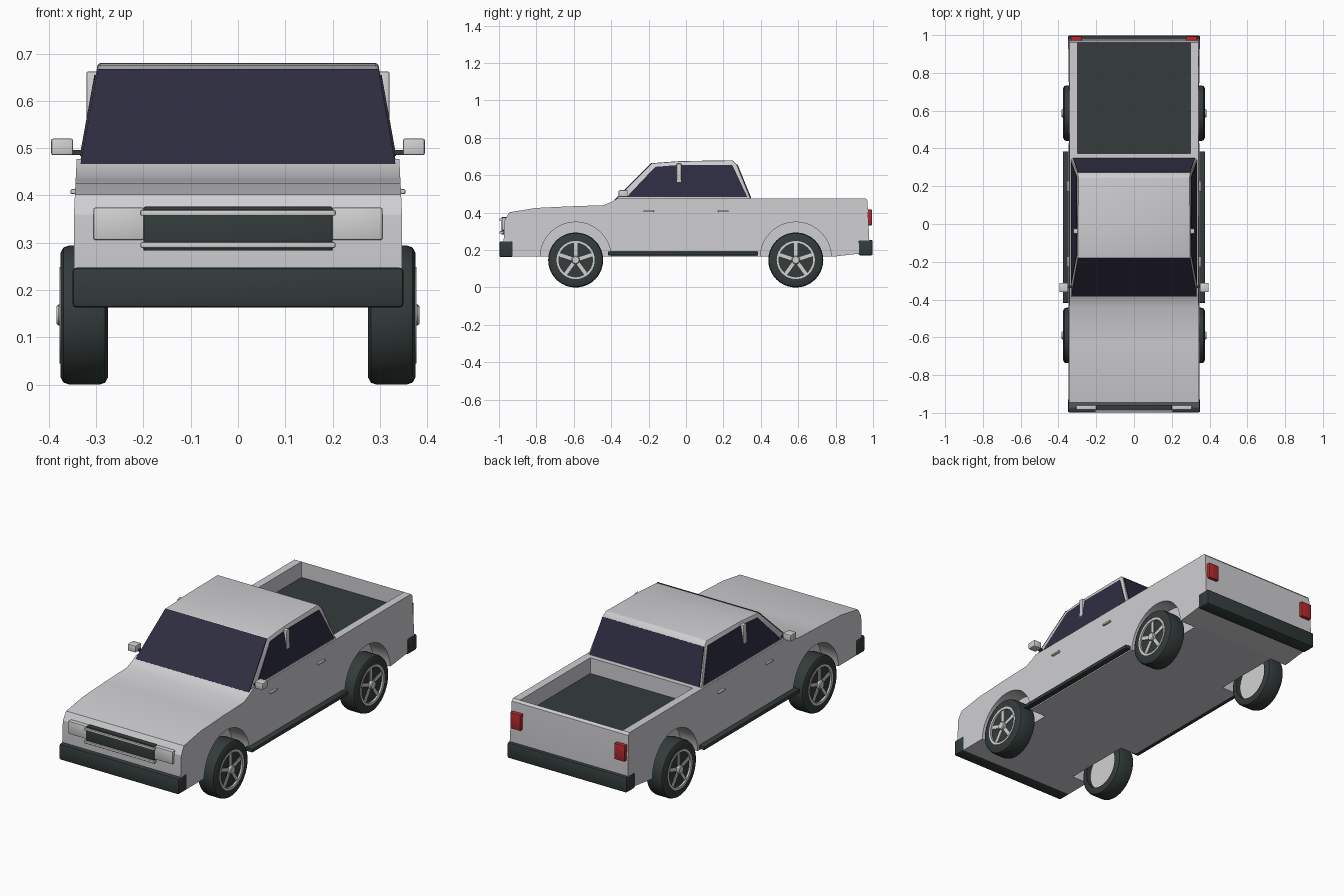
import bpy, bmesh, math
from mathutils import Vector, Matrix

if "Cube" in bpy.data.objects:
    bpy.data.objects.remove(bpy.data.objects["Cube"])


def mat(name, r, g, b):
    m = bpy.data.materials.new(name)
    m.diffuse_color = (r, g, b, 1)
    m.use_nodes = True
    m.node_tree.nodes["Principled BSDF"].inputs["Base Color"].default_value = m.diffuse_color
    return m


PAINT = mat("silver paint", 0.62, 0.62, 0.645)
TRIM = mat("pale trim", 0.64, 0.64, 0.64)
DARK = mat("charcoal rubber", 0.033, 0.045, 0.043)
GLASS = mat("dark glass", 0.027, 0.026, 0.053)
RED = mat("tail light red", 0.45, 0.022, 0.025)


def finish(name, bm, material, bevel=0, smooth=False):
    bmesh.ops.recalc_face_normals(bm, faces=bm.faces)
    me = bpy.data.meshes.new(name)
    bm.to_mesh(me)
    bm.free()
    me.materials.append(material)
    ob = bpy.data.objects.new(name, me)
    bpy.context.collection.objects.link(ob)
    bpy.ops.object.select_all(action='DESELECT')
    ob.select_set(True)
    bpy.context.view_layer.objects.active = ob
    if bevel:
        b = ob.modifiers.new("bevel", 'BEVEL')
        b.width, b.segments, b.limit_method = bevel, 2, 'ANGLE'
        bpy.ops.object.modifier_apply(modifier="bevel")
    if smooth or bevel:
        bpy.ops.object.shade_smooth_by_angle(angle=math.radians(35))
    return ob


def loft(name, ring_a, ring_b, material, bevel=0):
    """Closed solid between two matching polygons."""
    bm = bmesh.new()
    a = [bm.verts.new(p) for p in ring_a]
    b = [bm.verts.new(p) for p in ring_b]
    bm.faces.new(a)
    bm.faces.new(b)
    n = len(a)
    for i in range(n):
        j = (i + 1) % n
        bm.faces.new((a[i], a[j], b[j], b[i]))
    return finish(name, bm, material, bevel)


def box(name, x, y, z, material, bevel=0):
    r = [[(xx, y[0], z[0]), (xx, y[1], z[0]), (xx, y[1], z[1]), (xx, y[0], z[1])] for xx in x]
    return loft(name, r[0], r[1], material, bevel)


def lathe(name, profile, centre, side, material, closed=False, segs=40):
    """Spin (radius, x) points about the wheel axle."""
    bm = bmesh.new()
    rings = []
    for k in range(segs):
        t = 2 * math.pi * k / segs
        rings.append([bm.verts.new((side * x, centre[0] + r * math.cos(t), centre[1] + r * math.sin(t)))
                      for r, x in profile])
    n = len(profile)
    for k in range(segs):
        p, q = rings[k], rings[(k + 1) % segs]
        for i in range(n if closed else n - 1):
            j = (i + 1) % n
            bm.faces.new((p[i], p[j], q[j], q[i]))
    if not closed:
        bm.faces.new([r[0] for r in rings])
        bm.faces.new([r[-1] for r in rings])
    return finish(name, bm, material, smooth=True)


def cut(target, cutter):
    m = target.modifiers.new("cut", 'BOOLEAN')
    m.operation, m.solver, m.object = 'DIFFERENCE', 'EXACT', cutter
    bpy.ops.object.select_all(action='DESELECT')
    bpy.context.view_layer.objects.active = target
    target.select_set(True)
    bpy.ops.object.modifier_apply(modifier="cut")
    bpy.data.objects.remove(cutter)


WHEELS = (-0.59, 0.587)

# Lower body: side profile extruded, wheel arches and bed cut out
profile = [(-0.965, 0.165), (-0.975, 0.25), (-0.97, 0.36), (-0.945, 0.402), (-0.805, 0.425),
           (-0.62, 0.434), (-0.44, 0.44), (-0.39, 0.462), (-0.365, 0.477), (0.96, 0.477),
           (0.97, 0.465), (0.98, 0.25), (0.975, 0.187), (0.79, 0.165)]


def body_x(z):
    return 0.347 - max(0, z - 0.36) * 0.05


body = loft("body", [(-body_x(z), y, z) for y, z in profile],
            [(body_x(z), y, z) for y, z in profile], PAINT)
for y in WHEELS:
    for s in (-1, 1):
        cut(body, lathe("arch_cutter", [(0.19, 0.25), (0.19, 0.5)], (y, 0.16), s, PAINT))
cut(body, box("bed_cutter", (-0.3, 0.3), (0.372, 0.96), (0.39, 0.6), PAINT))
bpy.ops.object.shade_smooth_by_angle(angle=math.radians(25))
box("bed_floor", (-0.3, 0.3), (0.372, 0.96), (0.388, 0.394), DARK)


# Cab with sides leaning inward
def cab_x(z):
    return 0.334 - 0.18 * (z - 0.47)


cab = [(-0.385, 0.46), (-0.18, 0.665), (-0.03, 0.676), (0.25, 0.68), (0.27, 0.66), (0.352, 0.46)]
loft("cab", [(-cab_x(z), y, z) for y, z in cab], [(cab_x(z), y, z) for y, z in cab], PAINT, 0.006)


# Windscreen and rear window plates
def pane(name, low, high, wl, wh):
    (y0, z0), (y1, z1) = low, high
    n = Vector((0, z0 - z1, y1 - y0)).normalized()
    if n.z < 0:
        n = -n
    pts = [Vector(p) for p in ((-wl, y0, z0), (wl, y0, z0), (wh, y1, z1), (-wh, y1, z1))]
    loft(name, [p - n * 0.003 for p in pts], [p + n * 0.004 for p in pts], GLASS)


pane("windscreen", (-0.381, 0.464), (-0.181, 0.664), 0.333, 0.297)
pane("rear_window", (0.345, 0.478), (0.272, 0.656), 0.322, 0.297)

# Front bumper, rear bumper, grille
box("front_bumper", (-0.35, 0.35), (-0.998, -0.925), (0.163, 0.247), DARK, 0.008)
box("rear_bumper", (-0.35, 0.35), (0.922, 0.998), (0.172, 0.254), DARK, 0.008)
box("grille", (-0.2, 0.2), (-0.987, -0.955), (0.283, 0.376), DARK, 0.003)
for z in (0.295, 0.363):
    box("grille_bar", (-0.206, 0.206), (-0.997, -0.975), (z - 0.006, z + 0.006), TRIM, 0.003)

side_glass = [(-0.318, 0.483), (-0.165, 0.645), (-0.04, 0.655), (0.248, 0.655), (0.328, 0.483)]
for s, tag in ((-1, "left"), (1, "right")):
    def sx(a, b):
        return (s * a, s * b)

    # Side glass, pillar, door handles, mirror
    loft(tag + "_side_window", [(s * (cab_x(z) - 0.003), y, z) for y, z in side_glass],
         [(s * (cab_x(z) + 0.003), y, z) for y, z in side_glass], GLASS)
    box(tag + "_door_pillar", sx(0.29, 0.32), (-0.05, -0.025), (0.505, 0.662), PAINT, 0.003)
    for y in (-0.2, 0.2):
        box(tag + "_door_handle", sx(0.335, 0.354), (y - 0.028, y + 0.028), (0.403, 0.413), TRIM, 0.002)
    box(tag + "_mirror_arm", sx(0.32, 0.36), (-0.34, -0.325), (0.485, 0.496), DARK)
    box(tag + "_mirror", sx(0.349, 0.395), (-0.36, -0.312), (0.485, 0.52), TRIM, 0.004)
    # Running board and lamps
    box(tag + "_running_board", sx(0.335, 0.377), (-0.418, 0.385), (0.172, 0.192), DARK, 0.004)
    box(tag + "_headlight", sx(0.198, 0.306), (-0.984, -0.955), (0.306, 0.374), TRIM, 0.004)
    box(tag + "_tail_light", sx(0.275, 0.335), (0.96, 0.994), (0.332, 0.416), RED, 0.003)

    # Wheels: tyre, rim, face, ring, hub, five spokes
    for y, end in zip(WHEELS, ("front", "rear")):
        c, p = (y, 0.147), tag + "_" + end + "_"
        lathe(p + "tyre", [(0.11, 0.275), (0.132, 0.275), (0.143, 0.281), (0.147, 0.293), (0.147, 0.357),
                           (0.143, 0.369), (0.132, 0.375), (0.1, 0.375), (0.1, 0.36), (0.11, 0.34)],
              c, s, DARK, True)
        lathe(p + "rim", [(0.111, 0.3), (0.111, 0.35)], c, s, TRIM)
        lathe(p + "wheel_face", [(0.101, 0.349), (0.101, 0.367)], c, s, DARK)
        lathe(p + "rim_ring", [(0.09, 0.36), (0.102, 0.36), (0.102, 0.377), (0.09, 0.377)], c, s, TRIM, True)
        lathe(p + "hub", [(0.022, 0.36), (0.022, 0.38), (0.018, 0.384)], c, s, TRIM, segs=20)
        bm = bmesh.new()
        for k in range(5):
            spoke = Matrix.Translation((s * 0.366, c[0], c[1])) @ Matrix.Rotation(k * math.tau / 5, 4, 'X') \
                @ Matrix.Translation((0, 0, 0.054)) @ Matrix.Diagonal((0.01, 0.018, 0.082, 1))
            bmesh.ops.create_cube(bm, size=1, matrix=spoke)
        finish(p + "spokes", bm, TRIM)
